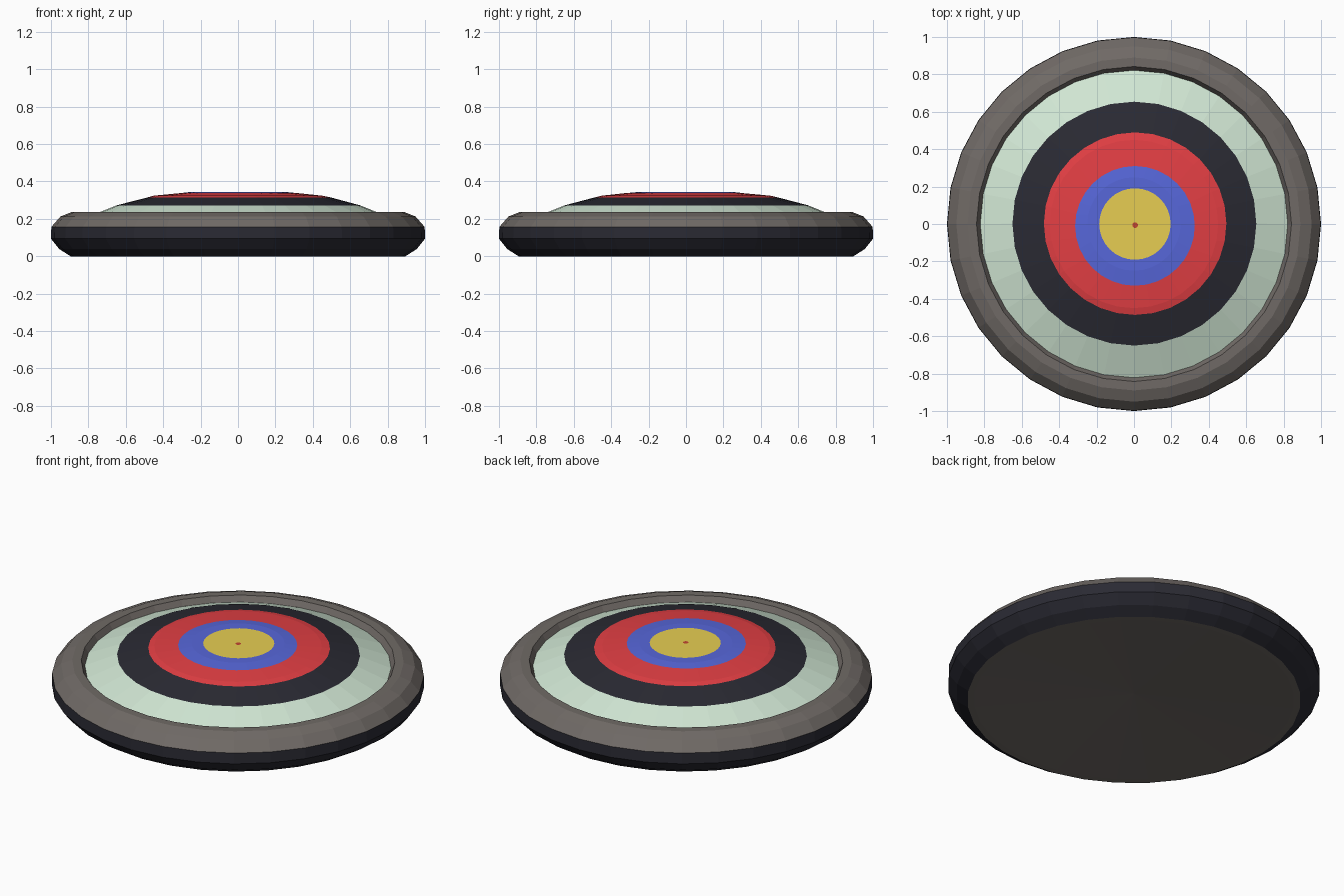
import bpy, bmesh, math

if "Cube" in bpy.data.objects:
    bpy.data.objects.remove(bpy.data.objects["Cube"])

SIDES = 32


def material(name, rgb):
    """Flat colour given as 0-255 sRGB, stored as linear."""
    m = bpy.data.materials.new(name)
    lin = [((c / 255 + 0.055) / 1.055) ** 2.4 for c in rgb]
    m.diffuse_color = (*lin, 1)
    m.use_nodes = True
    m.node_tree.nodes["Principled BSDF"].inputs["Base Color"].default_value = m.diffuse_color
    return m


grey = material("warm_grey", (112, 106, 102))
black = material("blue_black", (42, 42, 51))
white = material("pale_mint", (210, 232, 213))
red = material("red", (228, 63, 68))
blue = material("blue", (87, 103, 218))
yellow = material("yellow", (231, 206, 82))
spot = material("dark_red", (195, 70, 48))


def lathe(name, rings, mats):
    """Rings are (radius, z, material of the band to the next ring, dx, dy)."""
    bm = bmesh.new()
    loops = []
    for r, z, mi, dx, dy in rings:
        if r == 0:
            loops.append([bm.verts.new((dx, dy, z))] * SIDES)
        else:
            loops.append([bm.verts.new((dx + r * math.cos(math.tau * i / SIDES),
                                        dy + r * math.sin(math.tau * i / SIDES), z))
                          for i in range(SIDES)])
    for a, b, ring in zip(loops, loops[1:], rings):
        for i in range(SIDES):
            j = (i + 1) % SIDES
            quad = list(dict.fromkeys((a[i], a[j], b[j], b[i])))
            bm.faces.new(quad).material_index = ring[2]
    mesh = bpy.data.meshes.new(name)
    bm.to_mesh(mesh)
    bm.free()
    for m in mats:
        mesh.materials.append(m)
    obj = bpy.data.objects.new(name, mesh)
    bpy.context.collection.objects.link(obj)
    return obj


# Outer rim with slightly hollow underside: grey base, black rounded side, grey lip
rim = [(0, 0.04, 0), (0.86, 0.002, 0), (0.895, 0.002, 1), (0.955, 0.04, 1),
       (1.0, 0.094, 1), (0.998, 0.157, 0), (0.95, 0.212, 0), (0.89, 0.236, 0),
       (0.842, 0.236, 0), (0.82, 0.2, 0)]
lathe("rim", [(r, max(z - 0.002, 0), m, 0, 0) if z < 0.05 else (r, z, m, 0, 0)
              for r, z, m in rim], [grey, black])

# Domed target face with concentric colour bands and a centre spot
face = [(0.825, 0.202, 0, 0, 0), (0.652, 0.272, 1, 0.002, 0.002),
        (0.488, 0.315, 2, 0.006, 0.002), (0.45, 0.324, 2, 0, 0),
        (0.32, 0.337, 3, 0.005, -0.01), (0.25, 0.344, 3, 0, 0),
        (0.191, 0.344, 4, 0.005, 0), (0.015, 0.344, 5, 0.006, -0.006),
        (0, 0.344, 5, 0.006, -0.006)]
lathe("target_face", face, [white, black, red, blue, yellow, spot])
